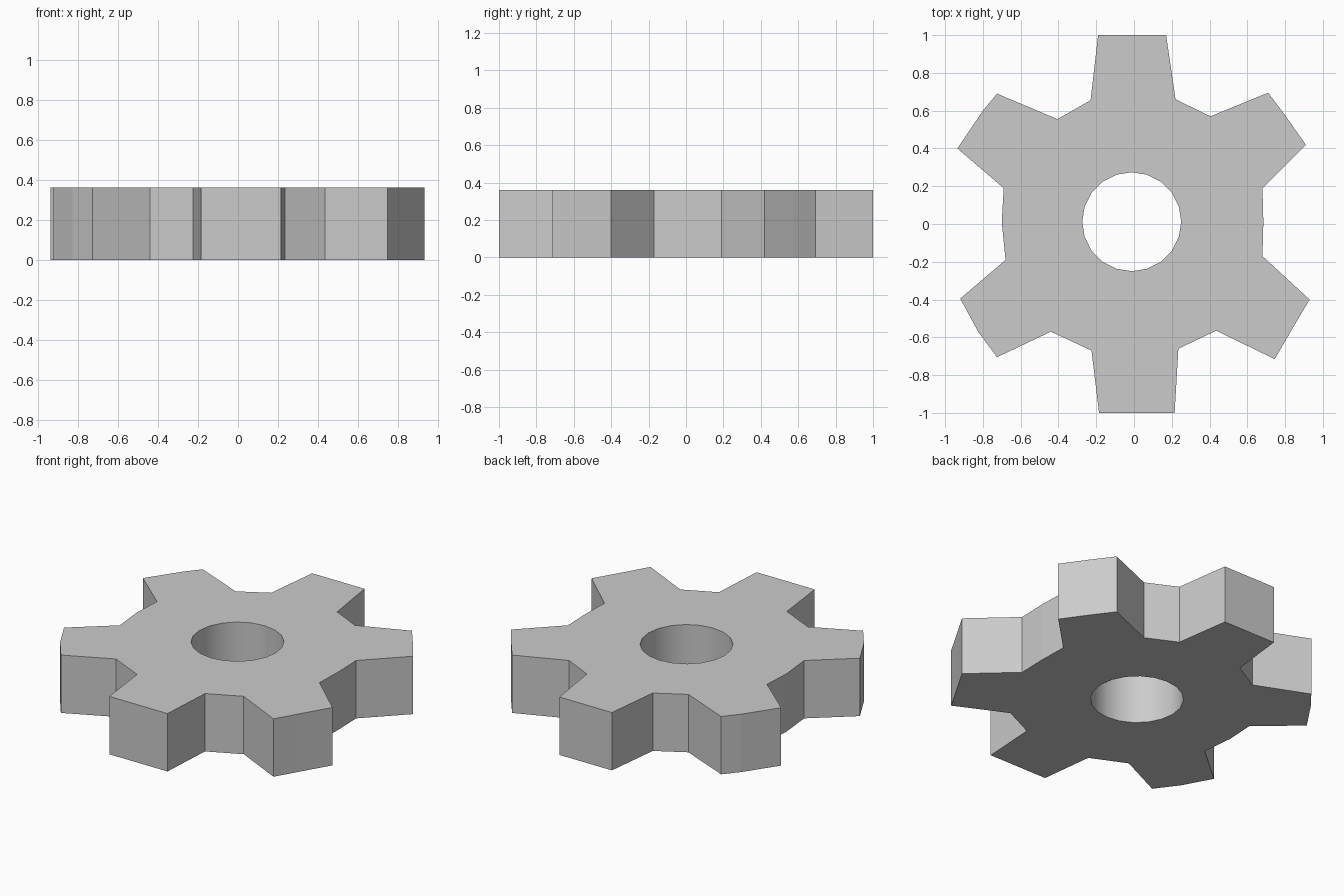
import bpy, bmesh
from math import cos, sin, pi

if "Cube" in bpy.data.objects:
    bpy.data.objects.remove(bpy.data.objects["Cube"])

HEIGHT = 0.36
HOLE_CENTRE, HOLE_RADIUS, HOLE_SIDES = (-0.012, 0.012), 0.262, 20

# Gear outline, clockwise from the top tooth (slightly uneven by design)
outline = [
    (-0.19, 1.0), (0.17, 1.0), (0.22, 0.66), (0.405, 0.57),
    (0.71, 0.695), (0.80, 0.575), (0.91, 0.42), (0.68, 0.19), (0.685, 0.01),
    (0.68, -0.17), (0.93, -0.40), (0.835, -0.56), (0.745, -0.715), (0.435, -0.565),
    (0.235, -0.66), (0.215, -1.0), (-0.185, -1.0), (-0.225, -0.67), (-0.44, -0.57),
    (-0.725, -0.705), (-0.825, -0.57), (-0.92, -0.395), (-0.68, -0.19), (-0.70, 0.01),
    (-0.69, 0.19), (-0.935, 0.40), (-0.80, 0.60), (-0.725, 0.69),
    (-0.405, 0.555), (-0.23, 0.655),
]
hole = [(HOLE_CENTRE[0] + HOLE_RADIUS * cos(2 * pi * i / HOLE_SIDES),
         HOLE_CENTRE[1] + HOLE_RADIUS * sin(2 * pi * i / HOLE_SIDES))
        for i in range(HOLE_SIDES)]

bm = bmesh.new()


def add_loop(points):
    verts = [bm.verts.new((x, y, 0)) for x, y in points]
    return [bm.edges.new((verts[i - 1], verts[i])) for i in range(len(verts))]


# Flat face with a hole, extruded to full thickness
edges = add_loop(outline) + add_loop(hole)
bmesh.ops.triangle_fill(bm, use_beauty=True, use_dissolve=False, edges=edges)
result = bmesh.ops.extrude_face_region(bm, geom=bm.faces[:], use_keep_orig=True)
top = [v for v in result["geom"] if isinstance(v, bmesh.types.BMVert)]
bmesh.ops.translate(bm, verts=top, vec=(0, 0, HEIGHT))
bmesh.ops.recalc_face_normals(bm, faces=bm.faces[:])

# Smooth bore wall, flat faces elsewhere
for f in bm.faces:
    c = f.calc_center_median()
    f.smooth = abs(f.normal.z) < 0.5 and c.xy.length < 0.35

mesh = bpy.data.meshes.new("gear")
bm.to_mesh(mesh)
bm.free()
gear = bpy.data.objects.new("gear", mesh)
bpy.context.collection.objects.link(gear)
